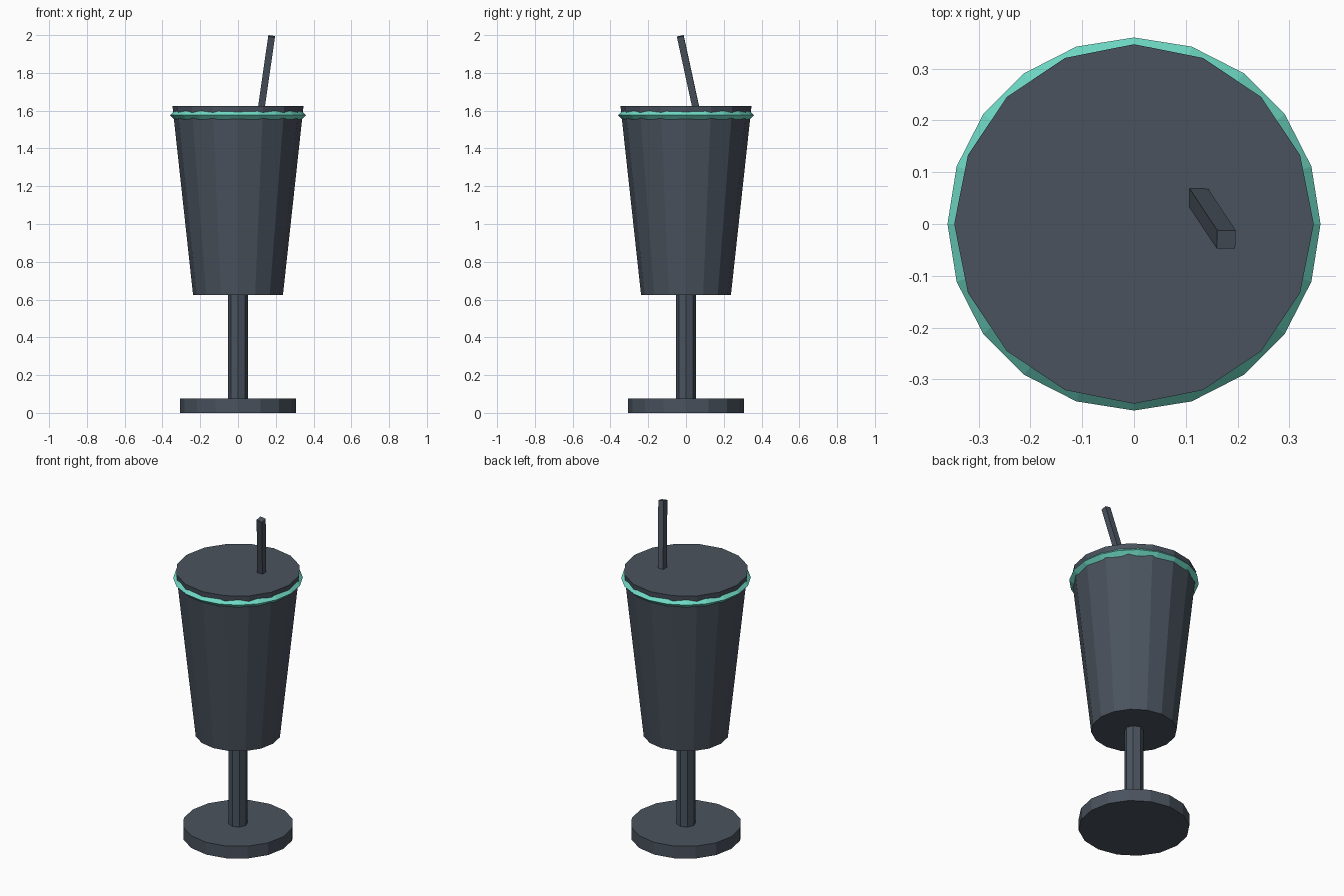
import bpy, math
from mathutils import Vector, Euler

if "Cube" in bpy.data.objects:
    bpy.data.objects.remove(bpy.data.objects["Cube"])


def material(name, rgb):
    m = bpy.data.materials.new(name)
    m.diffuse_color = (*rgb, 1)
    m.use_nodes = True
    m.node_tree.nodes["Principled BSDF"].inputs["Base Color"].default_value = m.diffuse_color
    return m


SLATE = material("slate grey", (0.068, 0.086, 0.112))
TEAL = material("teal", (0.16, 0.70, 0.56))


def finish(name, mat):
    ob = bpy.context.object
    ob.name = name
    ob.data.materials.append(mat)
    return ob


def cone(name, sides, r1, r2, z1, z2):
    """Upright tapered cylinder with a vertex on the x axis."""
    bpy.ops.mesh.primitive_cone_add(vertices=sides, radius1=r1, radius2=r2,
                                    depth=z2 - z1, location=(0, 0, (z1 + z2) / 2))
    return finish(name, SLATE)


# Foot, stem and tapered cup
cone("base", 16, 0.308, 0.308, 0.0, 0.075)
cone("stem", 8, 0.054, 0.054, 0.075, 0.625)
cone("cup", 16, 0.238, 0.347, 0.625, 1.625)

# Thin ring with a diamond section below the lid
bpy.ops.mesh.primitive_torus_add(major_segments=20, minor_segments=4,
                                 major_radius=0.335, minor_radius=0.025,
                                 location=(0, 0, 1.577))
finish("rim_ring", TEAL)

# Square straw leaning right and to the front
top = Vector((0.178, -0.03, 1.994))
entry = Vector((0.125, 0.05, 1.625))
d = (top - entry).normalized()
end = entry - d * 0.03
tilt = Euler((math.asin(-d.y), math.atan2(d.x, d.z), 0))
bpy.ops.mesh.primitive_cube_add(size=1, location=(top + end) / 2, rotation=tilt)
straw = finish("straw", SLATE)
straw.scale = (0.036, 0.036, (top - end).length)
